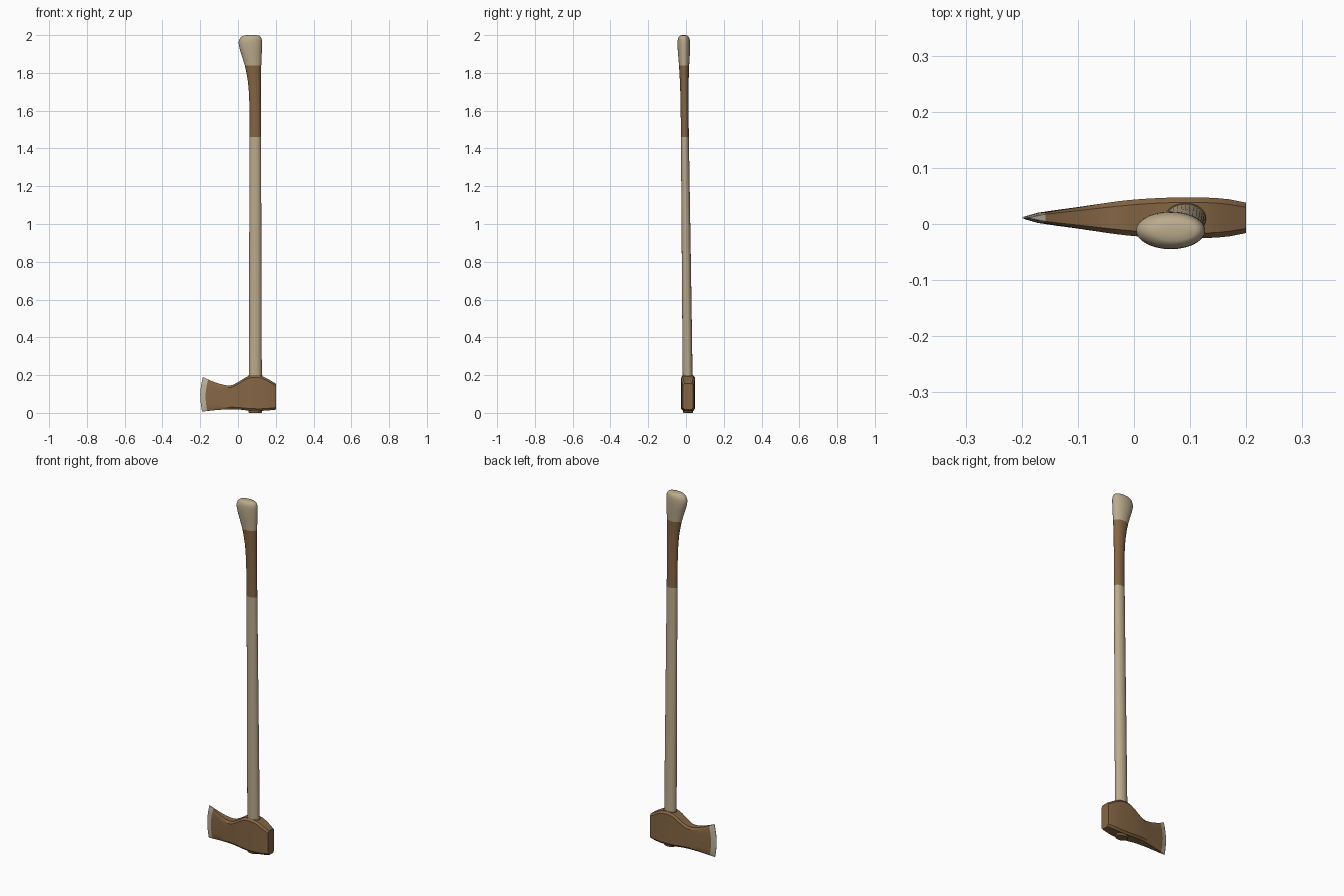
import bpy, bmesh, math

if "Cube" in bpy.data.objects:
    bpy.data.objects.remove(bpy.data.objects["Cube"])


def material(name, rgb):
    m = bpy.data.materials.new(name)
    m.diffuse_color = (*rgb, 1)
    m.use_nodes = True
    m.node_tree.nodes["Principled BSDF"].inputs["Base Color"].default_value = m.diffuse_color
    return m


wood = material("pale wood", (0.50, 0.405, 0.265))
brown = material("brown", (0.235, 0.132, 0.058))
steel = material("ground steel", (0.50, 0.44, 0.33))


def lerp(table, t):
    """Smooth (Catmull-Rom style) interpolation of (key, value...) rows."""
    n = len(table)
    for i in range(n - 1):
        a, b = table[i], table[i + 1]
        if t <= b[0] + 1e-9:
            u = (t - a[0]) / (b[0] - a[0])
            p, q = table[max(i - 1, 0)], table[min(i + 2, n - 1)]
            out = []
            for k in range(1, len(a)):
                d = b[0] - a[0]
                ma = (b[k] - p[k]) / (b[0] - p[0]) * d
                mb = (q[k] - a[k]) / (q[0] - a[0]) * d
                out.append((2*u**3 - 3*u*u + 1) * a[k] + (u**3 - 2*u*u + u) * ma
                           + (3*u*u - 2*u**3) * b[k] + (u**3 - u*u) * mb)
            return out
    return list(table[-1][1:])


def loft(name, rings, mats, pick, angle):
    """Skin closed rings; pick(i) gives the material slot of band i."""
    bm = bmesh.new()
    vs = [[bm.verts.new(p) for p in r] for r in rings]
    n = len(rings[0])
    for i in range(len(vs) - 1):
        for j in range(n):
            k = (j + 1) % n
            f = bm.faces.new((vs[i][j], vs[i][k], vs[i + 1][k], vs[i + 1][j]))
            f.material_index = pick(i)
    bm.faces.new(vs[0][::-1]).material_index = pick(0)
    bm.faces.new(vs[-1]).material_index = pick(len(vs) - 2)
    bmesh.ops.recalc_face_normals(bm, faces=bm.faces)
    me = bpy.data.meshes.new(name)
    bm.to_mesh(me)
    bm.free()
    ob = bpy.data.objects.new(name, me)
    bpy.context.collection.objects.link(ob)
    for m in mats:
        me.materials.append(m)
    bpy.ops.object.select_all(action='DESELECT')
    ob.select_set(True)
    bpy.context.view_layer.objects.active = ob
    bpy.ops.object.shade_smooth_by_angle(angle=math.radians(angle))
    return ob


# Handle: z, left x, right x, half depth in y
shape = [(0.003, 0.057, 0.126, 0.026), (0.2, 0.057, 0.126, 0.026),
         (0.8, 0.059, 0.124, 0.024), (1.46, 0.061, 0.122, 0.021),
         (1.64, 0.060, 0.121, 0.021), (1.75, 0.053, 0.121, 0.023),
         (1.84, 0.036, 0.123, 0.027), (1.91, 0.014, 0.126, 0.032),
         (1.95, 0.004, 0.127, 0.0335), (1.975, 0.006, 0.126, 0.032),
         (1.99, 0.017, 0.121, 0.027), (1.998, 0.032, 0.110, 0.018),
         (2.0, 0.05, 0.09, 0.008)]
heights = [0.003, 0.02, 0.2, 0.5, 0.8, 1.13, 1.46, 1.55, 1.64, 1.70, 1.75, 1.80,
           1.84, 1.88, 1.91, 1.93, 1.95, 1.965, 1.975, 1.984, 1.99, 1.995, 1.998, 2.0]
rings = []
for z in heights:
    x0, x1, hy = lerp(shape, z)
    yc = 0.011 - 0.0115 * z
    rings.append([((x0 + x1) / 2 + (x1 - x0) / 2 * math.cos(a),
                   yc + hy * math.sin(a), z)
                  for a in (2 * math.pi * k / 28 for k in range(28))])


def handle_slot(i):
    mid = (heights[i] + heights[i + 1]) / 2
    return 1 if mid < 0.02 or 1.46 < mid < 1.84 else 0


loft("handle", rings, [wood, brown], handle_slot, 40)

# Axe head: x, bottom z, top z, half thickness
head = [(-0.19, 0.006, 0.191, 0.001), (-0.162, 0.010, 0.177, 0.009),
        (-0.10, 0.016, 0.154, 0.0185), (-0.04, 0.019, 0.145, 0.028),
        (0.0, 0.018, 0.163, 0.0325), (0.05, 0.013, 0.193, 0.0355),
        (0.09, 0.011, 0.199, 0.0365), (0.13, 0.011, 0.193, 0.036),
        (0.17, 0.014, 0.173, 0.033), (0.20, 0.017, 0.155, 0.027)]
stations = [-0.19, -0.162, -0.13, -0.10, -0.07, -0.05, -0.03, -0.01, 0.01, 0.03,
            0.05, 0.07, 0.09, 0.11, 0.13, 0.15, 0.17, 0.20]
Y = 0.011
rings = []
for x in stations:
    zb, zt, h = lerp(head, x)
    c = min(0.009, 0.3 * h)
    cz = min(0.011, 0.9 * h)
    # one side, bottom to top, then mirrored back down
    side = [(h - c, zb)]
    side += [(h, zb + cz + (zt - zb - 2 * cz) * k / 6) for k in range(7)]
    side += [(h - c, zt)]
    outline = side + [(-y, z) for y, z in reversed(side)]
    fade = max(0.0, min(1.0, (-0.05 - x) / 0.11))
    zm, hz = (zb + zt) / 2, (zt - zb) / 2
    rings.append([(x - 0.010 * fade * (1 - ((z - zm) / hz) ** 2)
                   + 0.004 * fade * max(0, (z - zm) / hz), Y + y, z)
                  for y, z in outline])
loft("axe_head", rings, [brown, steel], lambda i: 1 if i == 0 else 0, 25)

# Wedge collar where the handle enters the eye of the head
collar = [[(0.0915 + (0.036 + g) * math.cos(a), 0.0095 + (0.0275 + g) * math.sin(a), z)
           for a in (2 * math.pi * k / 28 for k in range(28))]
          for z, g in ((0.18, 0.001), (0.197, 0.001), (0.201, -0.001))]
loft("eye_collar", collar, [brown], lambda i: 0, 30)

# Oval end of the handle below the head
stub = [[(0.0915 + 0.036 * s * math.cos(a), Y + 0.0265 * s * math.sin(a), z)
         for a in (2 * math.pi * k / 28 for k in range(28))]
        for z, s in ((0.0, 0.92), (0.004, 1.0), (0.02, 1.0))]
loft("handle_end", stub, [brown], lambda i: 0, 30)
